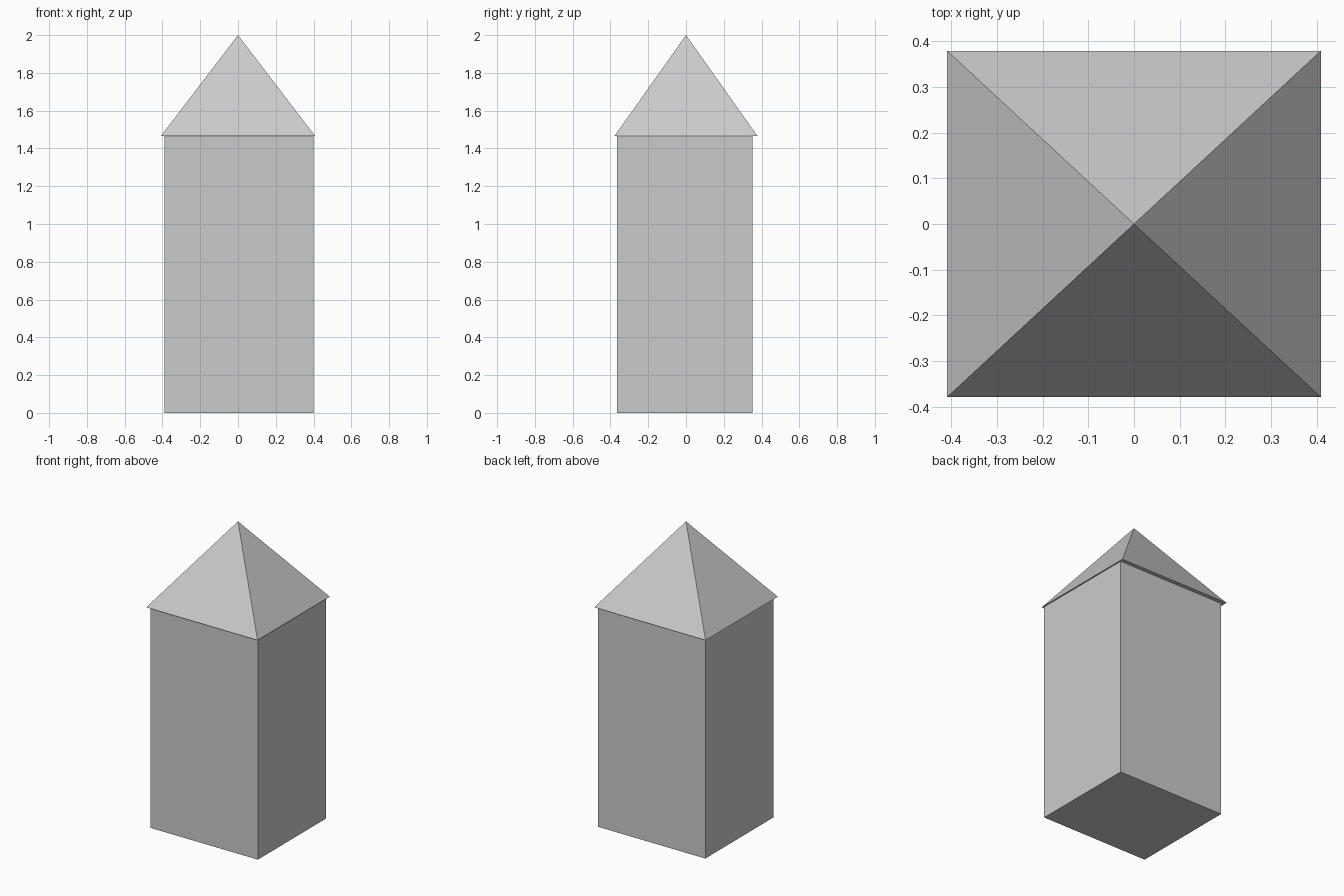
import bpy, bmesh
from mathutils import Vector

if "Cube" in bpy.data.objects:
    bpy.data.objects.remove(bpy.data.objects["Cube"])

EAVES = 1.465


def make_object(name, bm):
    bmesh.ops.recalc_face_normals(bm, faces=bm.faces)
    mesh = bpy.data.meshes.new(name)
    bm.to_mesh(mesh)
    bm.free()
    obj = bpy.data.objects.new(name, mesh)
    bpy.context.collection.objects.link(obj)
    return obj


def rectangle(bm, x0, x1, y0, y1, z):
    corners = [(x0, y0), (x1, y0), (x1, y1), (x0, y1)]
    return bm.faces.new([bm.verts.new((x, y, z)) for x, y in corners])


# Tower body: slightly off-centre box under the roof
bm = bmesh.new()
base = rectangle(bm, -0.389, 0.401, -0.364, 0.353, 0)
top = bmesh.ops.extrude_face_region(bm, geom=[base], use_keep_orig=True)
verts = [g for g in top["geom"] if isinstance(g, bmesh.types.BMVert)]
bmesh.ops.translate(bm, verts=verts, vec=Vector((0, 0, EAVES)))
make_object("tower_body", bm)

# Pyramid roof with a narrow overhang and closed underside
bm = bmesh.new()
underside = rectangle(bm, -0.409, 0.409, -0.379, 0.379, EAVES)
apex = bm.verts.new((0, 0, 2))
for edge in list(underside.edges):
    bm.faces.new((*edge.verts, apex))
make_object("pyramid_roof", bm)
